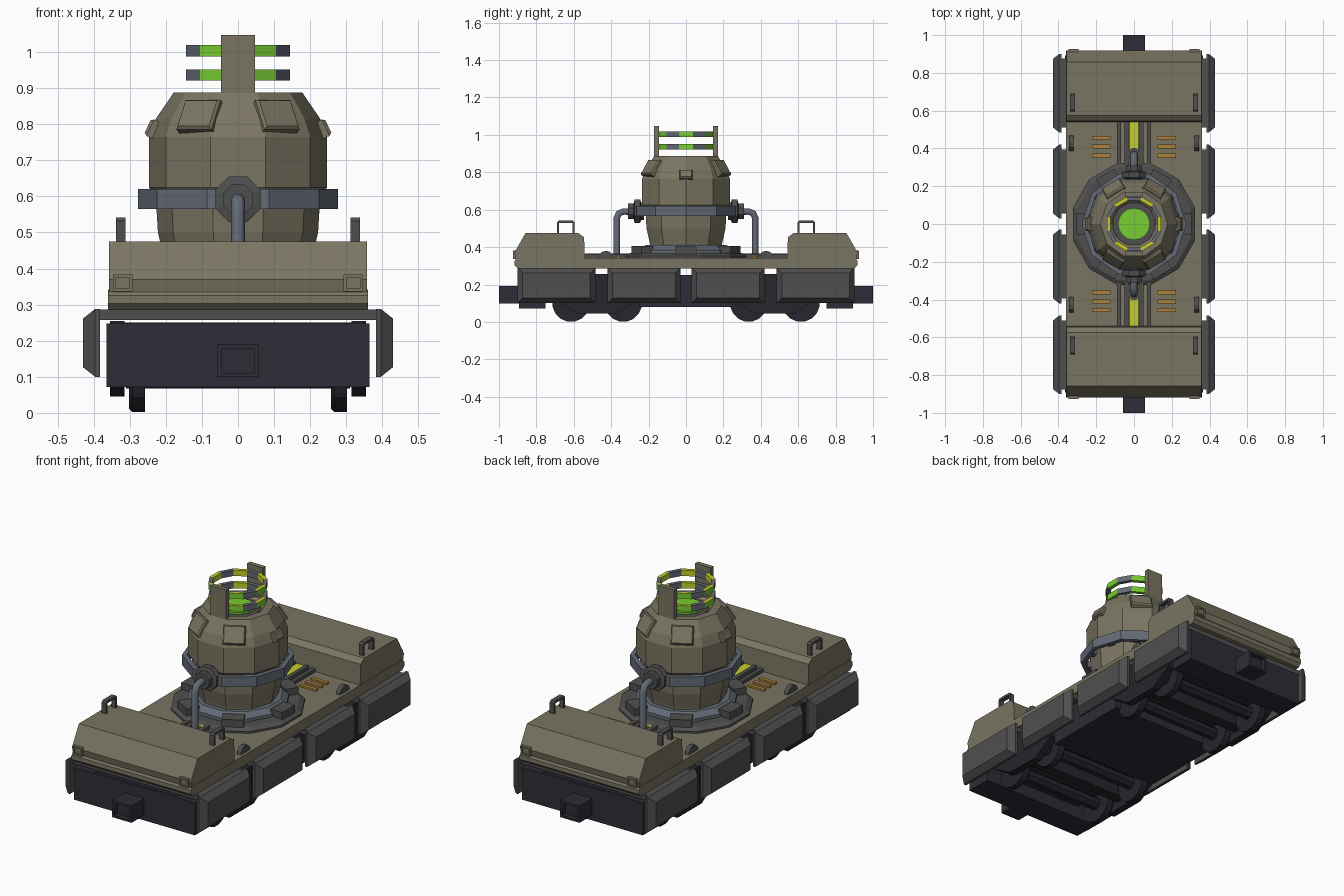
import bpy, bmesh, math
from mathutils import Matrix, Vector

if "Cube" in bpy.data.objects:
    bpy.data.objects.remove(bpy.data.objects["Cube"])


def material(name, r, g, b):
    m = bpy.data.materials.new(name)
    m.diffuse_color = (r, g, b, 1)
    m.use_nodes = True
    m.node_tree.nodes["Principled BSDF"].inputs["Base Color"].default_value = m.diffuse_color
    return m


OLIVE = material("olive armour", .195, .178, .122)
GREY = material("dark grey steel", .078, .078, .080)
BLUE = material("blue grey steel", .125, .142, .178)
NAVY = material("navy chassis", .026, .026, .038)
BLACK = material("black running gear", .019, .019, .026)
GREEN = material("glow green", .19, .61, .032)
YELLOW = material("glow yellow", .55, .61, .025)
ORANGE = material("orange vent", .43, .22, .035)


def loft(name, rings, mat, closed=False, matrix=None):
    """Skin a row of equal-length point loops; cap the ends unless closed."""
    bm = bmesh.new()
    vs = [[bm.verts.new(p) for p in ring] for ring in rings]
    n = len(vs[0])
    pairs = list(zip(vs, vs[1:])) + ([(vs[-1], vs[0])] if closed else [])
    for a, b in pairs:
        for i in range(n):
            j = (i + 1) % n
            bm.faces.new((a[i], a[j], b[j], b[i]))
    if not closed:
        bm.faces.new(vs[0])
        bm.faces.new(vs[-1])
    bmesh.ops.recalc_face_normals(bm, faces=bm.faces[:])
    me = bpy.data.meshes.new(name)
    bm.to_mesh(me)
    bm.free()
    me.materials.append(mat)
    if matrix:
        me.transform(matrix)
    ob = bpy.data.objects.new(name, me)
    bpy.context.collection.objects.link(ob)
    return ob


def box(name, mat, x, y, z, matrix=None):
    return loft(name, [[(x[0], y[0], h), (x[1], y[0], h), (x[1], y[1], h), (x[0], y[1], h)]
                       for h in z], mat, matrix=matrix)


def prism_x(name, mat, x, profile):
    """Extrude a (y, z) profile along x."""
    return loft(name, [[(h, p, q) for p, q in profile] for h in x], mat)


def lathe(name, mat, profile, n, phase=0, closed=False, matrix=None):
    """Turn an (r, z) profile into an n-sided solid."""
    a = [math.radians(phase) + 2 * math.pi * i / n for i in range(n)]
    return loft(name, [[(r * math.cos(t), r * math.sin(t), z) for t in a]
                       for r, z in profile], mat, closed, matrix)


def along_x(x, y, z):
    return Matrix.Translation((x, y, z)) @ Matrix.Rotation(math.pi / 2, 4, 'Y')


def spin(deg):
    return Matrix.Rotation(math.radians(deg), 4, 'Z')


# Chassis
box("main_frame", NAVY, (-.25, .25), (-.88, .88), (.14, .25))
box("centre_tank", NAVY, (-.33, .33), (-.25, .25), (.08, .25))
for s in (-1, 1):
    box("end_beam", NAVY, (-.365, .365), sorted((s * .75, s * .893)), (.072, .248))
    # hollow coupler block
    rings = []
    for hw, hz, y in ((.058, .046, .88), (.058, .046, 1), (.045, .034, 1), (.045, .034, .975)):
        rings.append([(u * hw, s * y, .145 + v * hz) for u, v in ((-1, -1), (1, -1), (1, 1), (-1, 1))])
    loft("coupler", rings, NAVY)

# Bogies: side frames, wheels and axles
for s in (-1, 1):
    for t in (-1, 1):
        prism_x("bogie_frame", BLACK, (t * .315, t * .355),
                [(s * y, z) for y, z in ((.37, .045), (.58, .045), (.70, .12), (.70, .255), (.25, .255), (.25, .12))])
        for y in (.335, .615):
            lathe("wheel", BLACK, [(.09, -.022), (.1, -.012), (.1, .022)], 16, 11.25,
                  matrix=along_x(t * .28, s * y, .1))
    for y in (.335, .615):
        lathe("axle", BLACK, [(.035, -.31), (.035, .31)], 8, 22.5, matrix=along_x(0, s * y, .1))
    box("brake_bar", BLACK, (-.31, .31), (s * .475 - .03, s * .475 + .03), (.08, .14))

# Side skirts with chamfered outer faces, joined by cross plates
for y0, y1 in ((-.9, -.485), (-.42, -.03), (.03, .42), (.485, .9)):
    box("cross_plate", GREY, (-.386, .386), (y0 + .025, y1 - .025), (.258, .287))
    for t in (-1, 1):
        loft("side_skirt", [[(t * x, y, z) for y, z in ((y0 + d, .1 + d), (y1 - d, .1 + d),
                                                        (y1 - d, .288 - d), (y0 + d, .288 - d))]
                            for x, d in ((.383, 0), (.396, 0), (.43, .027))], GREY)

# Deck
prism_x("deck", OLIVE, (-.36, .36),
        [(-.9, .285), (.9, .285), (.918, .303), (.918, .325), (.905, .342), (-.905, .342), (-.918, .325), (-.918, .303)])

# Parts at each end of the deck
for s in (-1, 1):
    prism_x("end_hood", OLIVE, (-.358, .358),
            [(s * y, z) for y, z in ((.908, .325), (.918, .37), (.858, .475), (.575, .475), (.545, .452), (.54, .33))])
    box("glow_strip", YELLOW, (-.024, .024), sorted((s * .32, s * .54)), (.34, .358))
    # coolant pipe
    cu = bpy.data.curves.new("coolant_pipe", 'CURVE')
    cu.dimensions = '3D'
    cu.bevel_depth, cu.bevel_resolution, cu.use_fill_caps = .02, 1, True
    pts = [(.25, .59), (.335, .59), (.36, .58), (.37, .555), (.37, .34)]
    sp = cu.splines.new('POLY')
    sp.points.add(len(pts) - 1)
    for p, (y, z) in zip(sp.points, pts):
        p.co = (0, s * y, z, 1)
    cu.materials.append(BLUE)
    bpy.context.collection.objects.link(bpy.data.objects.new("coolant_pipe", cu))
    # stepped pipe flange
    lathe("pipe_flange", GREY, [(.05, .225), (.05, .24), (.068, .245), (.068, .275), (.045, .28), (.045, .31)],
          8, 22.5, matrix=Matrix.Translation((0, 0, .592)) @ Matrix.Rotation(-s * math.pi / 2, 4, 'X'))
    lathe("pipe_foot", GREY, [(.034, .34), (.034, .362)], 8, 22.5, matrix=Matrix.Translation((0, s * .37, 0)))
    for t in (-1, 1):
        # headlamp frame with sunken centre
        rings = [[(t * .32 + u * h, s * y, .36 + v * h * .85) for u, v in ((-1, -1), (1, -1), (1, 1), (-1, 1))]
                 for h, y in ((.027, .88), (.027, .926), (.018, .926), (.018, .92))]
        loft("headlamp", rings, OLIVE)
        # grab handle
        prism_x("hood_handle", GREY, (t * .312, t * .338),
                [(s * y, z) for y, z in ((.595, .47), (.595, .532), (.604, .542), (.682, .542), (.691, .532),
                                         (.691, .47), (.678, .47), (.678, .529), (.608, .529), (.608, .47))])
        # half-round deck lug
        prism_x("deck_lug", GREY, (t * .32, t * .345),
                [(s * .428 + .042 * math.cos(a), .338 + .042 * math.sin(a))
                 for a in [math.pi * i / 6 for i in range(7)]])
        for x0, x1, h in ((.028, .05, .365), (.068, .09, .36)):
            box("strip_rail", GREY, sorted((t * x0, t * x1)), sorted((s * .3, s * .54)), (.34, h))
        for y in (.363, .41, .457):
            box("orange_vent", ORANGE, sorted((t * .125, t * .222)), (s * y - .01, s * y + .01), (.34, .352))

# Reactor base
lathe("base_flange", GREY, [(.335, .34), (.335, .352), (.31, .368), (.2, .368)], 12, 15)
lathe("base_collar", BLUE, [(.255, .36), (.255, .385), (.225, .41)], 12, 15)
for a in range(0, 360, 60):
    box("base_clamp", GREY, (.235, .305), (-.055, .055), (.355, .405), spin(a))

# Reactor vessel, open at the top
lathe("reactor_vessel", OLIVE, [(.2, .38), (.203, .42), (.222, .5), (.228, .6), (.247, .625), (.247, .765),
                                (.228, .815), (.178, .888), (.135, .888), (.115, .868)], 10)
lathe("waist_band", BLUE, [(.252, .565), (.277, .565), (.277, .62), (.252, .62)], 10, 0, True)
for a in (18, 54, 126, 162, 198, 234, 306, 342):
    box("band_strut", BLUE, (.2, .25), (-.02, .02), (.575, .61), spin(a))
lathe("core_rim", GREY, [(.115, .86), (.115, .876), (.086, .876)], 12, 15)
lathe("glow_core", GREEN, [(.085, .86), (.085, .886)], 16)

# Shoulder plates lying on the slope
for a in range(0, 360, 60):
    side = a % 180 == 0
    w, l = (.036, .025) if side else (.056, .048)
    r, z = (.236, .787) if side else (.212, .822)
    m = spin(a) @ Matrix.Translation((r, 0, z)) @ Matrix.Rotation(math.radians(58 if not side else 65), 4, 'Y')
    loft("shoulder_plate", [[(u * (l - d), v * (w - d), h) for u, v in ((-1, -1), (1, -1), (1, 1), (-1, 1))]
                            for h, d in ((-.03, 0), (.008, 0), (.016, .006))], OLIVE, matrix=m)

# Glow rings: alternate facets lit, lit tops and insides yellow
for z in (.921, .988):
    ring = lathe("glow_ring", BLUE, [(.128, z), (.149, z), (.149, z + .031), (.128, z + .031)], 12, 15, True)
    ring.data.materials.append(GREEN)
    ring.data.materials.append(YELLOW)
    for f in ring.data.polygons:
        sector = round(math.degrees(math.atan2(f.center.y, f.center.x)) / 30)
        if sector % 2 == 0:
            inward = f.normal.x * f.center.x + f.normal.y * f.center.y < -.01
            f.material_index = 2 if inward or f.normal.z > .5 else 1
for s in (-1, 1):
    box("ring_post", OLIVE, (-.047, .047), sorted((s * .145, s * .17)), (.84, 1.048))
